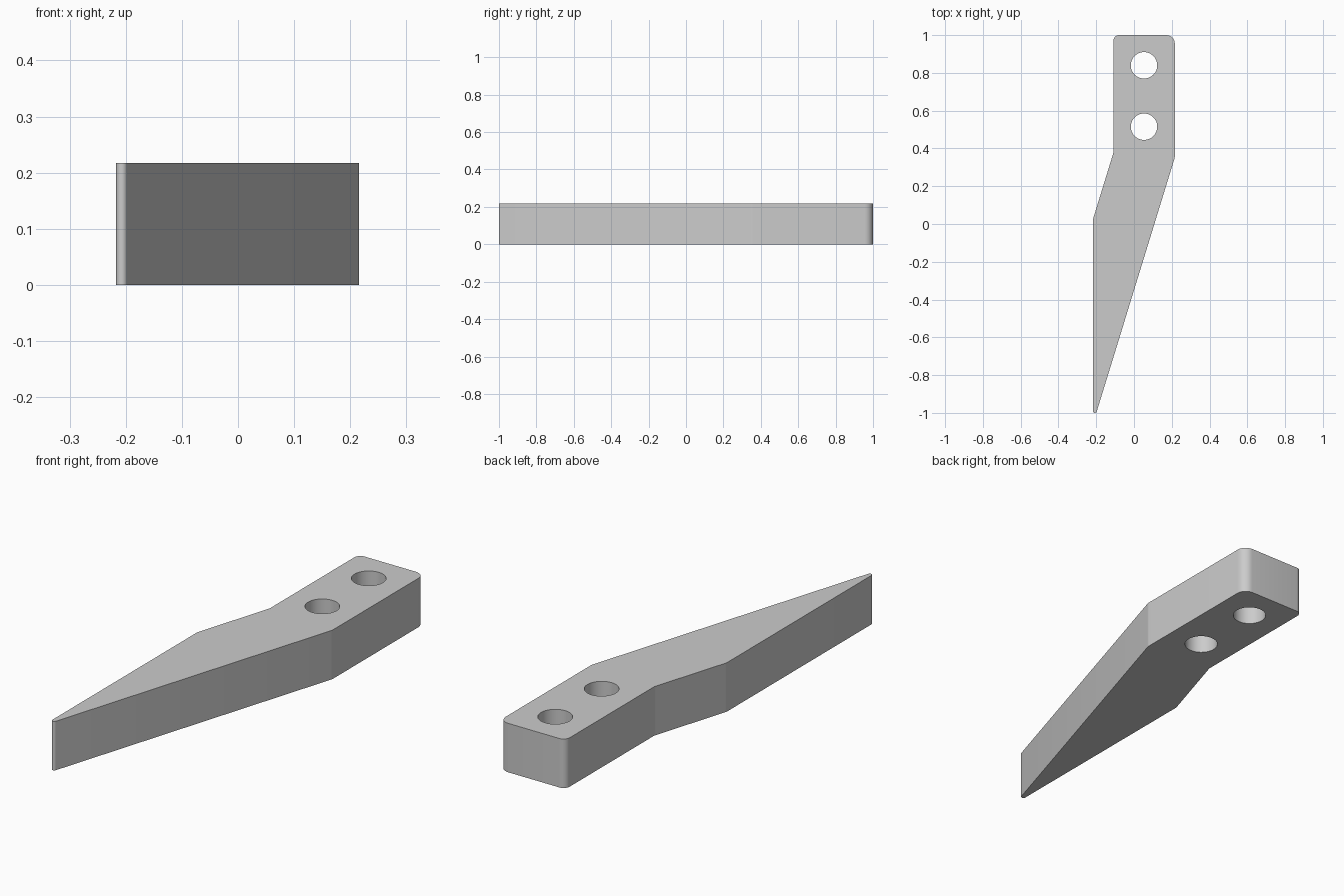
import bpy, bmesh, math
from mathutils import Vector

cube = bpy.data.objects.get("Cube")
if cube:
    bpy.data.objects.remove(cube, do_unlink=True)

HEIGHT = 0.217

# Outline corners, counter-clockwise: x, y, fillet radius
CORNERS = [
    (-0.217, -1.057, 0.01),
    (0.216, 0.352, 0.04),
    (0.216, 1.0, 0.045),
    (-0.109, 1.0, 0.03),
    (-0.109, 0.377, 0.04),
    (-0.217, 0.026, 0.04),
]
HOLES = [(0.053, 0.84), (0.053, 0.515)]
HOLE_RADIUS = 0.07


def fillet(prev, corner, nxt, radius, steps=8):
    """Points of the arc that rounds one corner."""
    a, b = (prev - corner).normalized(), (nxt - corner).normalized()
    half = a.angle(b) / 2
    centre = corner + (a + b).normalized() * radius / math.sin(half)
    reach = radius / math.tan(half)
    start = (corner + a * reach - centre).normalized()
    end = (corner + b * reach - centre).normalized()
    return [centre + start.slerp(end, i / steps) * radius for i in range(steps + 1)]


def add_loop(bm, points):
    verts = [bm.verts.new(p) for p in points]
    return [bm.edges.new((v, verts[i - 1])) for i, v in enumerate(verts)]


grey = bpy.data.materials.new("plain grey")
grey.use_nodes = True
colour = (0.6, 0.6, 0.6, 1)
grey.diffuse_color = colour
grey.node_tree.nodes["Principled BSDF"].inputs["Base Color"].default_value = colour

# Rounded outline and bolt holes
bm = bmesh.new()
pts = [Vector((x, y, 0)) for x, y, r in CORNERS]
outline = []
for i, corner in enumerate(CORNERS):
    outline += fillet(pts[i - 1], pts[i], pts[(i + 1) % len(pts)], corner[2])
edges = add_loop(bm, outline)
for x, y in HOLES:
    angles = [math.tau * i / 48 for i in range(48)]
    edges += add_loop(bm, [(x + HOLE_RADIUS * math.cos(t),
                            y + HOLE_RADIUS * math.sin(t), 0) for t in angles])

# Fill the profile and raise it into a solid blade
bmesh.ops.triangle_fill(bm, edges=edges, use_beauty=True, normal=(0, 0, 1))
raised = bmesh.ops.extrude_face_region(bm, geom=bm.faces[:], use_keep_orig=True)
top = [g for g in raised["geom"] if isinstance(g, bmesh.types.BMVert)]
bmesh.ops.translate(bm, verts=top, vec=(0, 0, HEIGHT))
bmesh.ops.recalc_face_normals(bm, faces=bm.faces[:])

mesh = bpy.data.meshes.new("blade")
bm.to_mesh(mesh)
bm.free()
mesh.materials.append(grey)
blade = bpy.data.objects.new("blade", mesh)
bpy.context.collection.objects.link(blade)

bpy.ops.object.select_all(action="DESELECT")
blade.select_set(True)
bpy.context.view_layer.objects.active = blade
bpy.ops.object.shade_smooth_by_angle(angle=math.radians(30))
